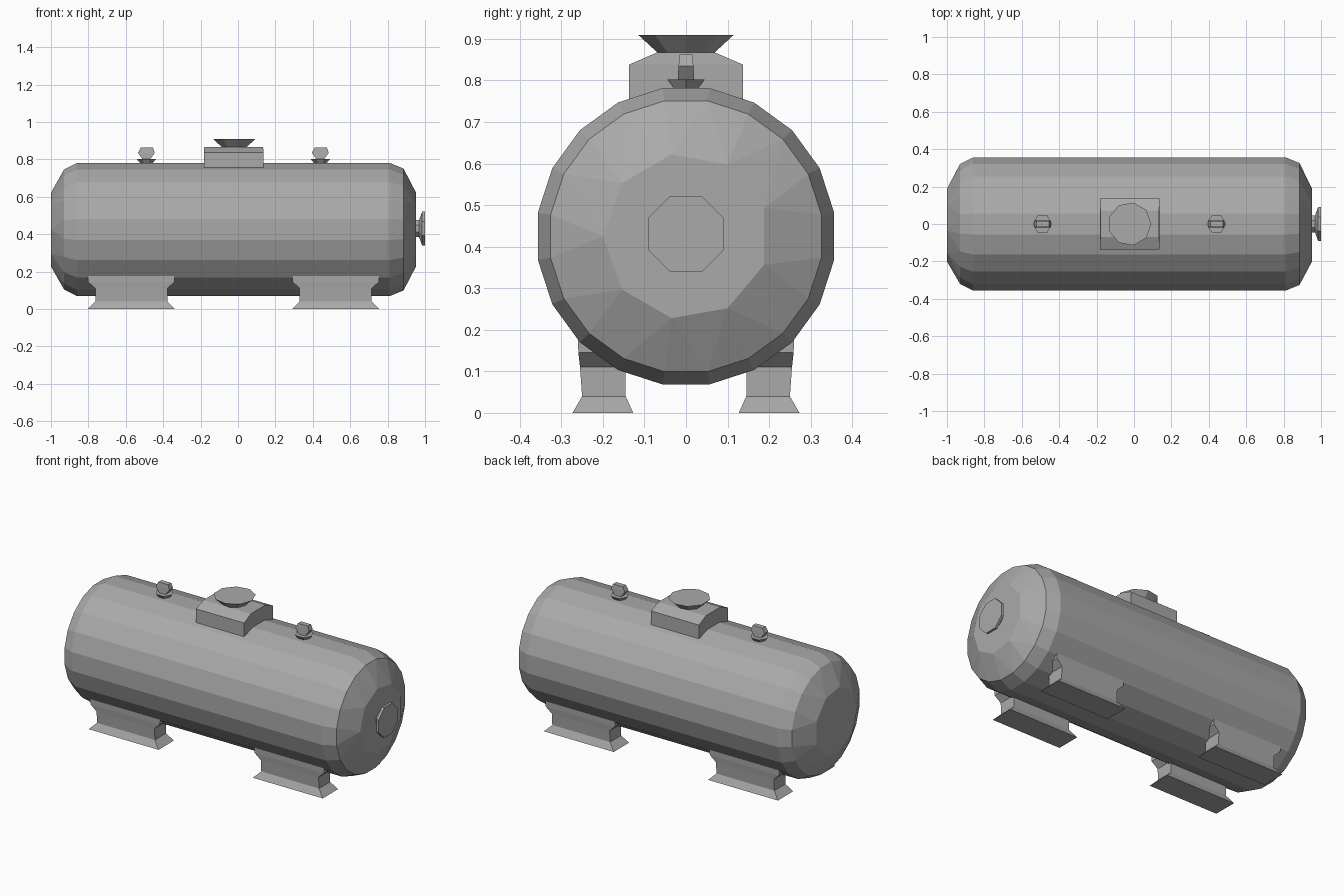
import bpy, bmesh
from math import sin, cos, tau
from mathutils import Vector

cube = bpy.data.objects.get("Cube")
if cube:
    bpy.data.objects.remove(cube, do_unlink=True)

steel = bpy.data.materials.new("grey_steel")
steel.use_nodes = True
grey = (0.4, 0.4, 0.4, 1)
steel.diffuse_color = grey
steel.node_tree.nodes["Principled BSDF"].inputs["Base Color"].default_value = grey


def finish(name, bm):
    bmesh.ops.recalc_face_normals(bm, faces=bm.faces)
    mesh = bpy.data.meshes.new(name)
    bm.to_mesh(mesh)
    bm.free()
    mesh.materials.append(steel)
    obj = bpy.data.objects.new(name, mesh)
    bpy.context.collection.objects.link(obj)
    return obj


def loft(name, rings):
    """Skin equal-length rings of points and close both ends."""
    bm = bmesh.new()
    rows = [[bm.verts.new(p) for p in ring] for ring in rings]
    n = len(rows[0])
    for a, b in zip(rows, rows[1:]):
        for i in range(n):
            j = (i + 1) % n
            bm.faces.new((a[i], a[j], b[j], b[i]))
    bm.faces.new(rows[0])
    bm.faces.new(rows[-1])
    return finish(name, bm)


def rect(x0, x1, y0, y1, z):
    return [(x0, y0, z), (x1, y0, z), (x1, y1, z), (x0, y1, z)]


def ring_x(x, r, n, zc=0.425):
    return [(x, r * cos(tau * (i + .5) / n), zc + r * sin(tau * (i + .5) / n)) for i in range(n)]


def ring_z(x, z, r, n):
    return [(x + r * cos(tau * i / n), r * sin(tau * i / n), z) for i in range(n)]


# Tank: convex shell with faceted, chamfered ends
bm = bmesh.new()
profile = [(-1, .2, 9), (-.93, .325, 20), (-.86, .361, 20),
           (.81, .361, 20), (.885, .33, 20), (.952, .2, 9)]
for x, r, n in profile:
    for p in ring_x(x, r, n):
        bm.verts.new(p)
bmesh.ops.convex_hull(bm, input=bm.verts)
finish("tank", bm)

# Flared end port
loft("end_port", [ring_x(.945, .05, 8, .43), ring_x(.968, .05, 8, .43),
                  ring_x(.985, .099, 8, .43), ring_x(1, .099, 8, .43)])

# Hatch box with sloped roof, and its flared lid
loft("hatch_box", [rect(-.183, .137, -.137, .137, .74),
                   rect(-.183, .137, -.137, .137, .838),
                   rect(-.18, .134, -.07, .07, .867)])
loft("hatch_lid", [ring_z(-.023, .86, .062, 9), ring_z(-.023, .909, .116, 9)])

# Two small valves on the top line
for side, x in (("right", -.49), ("left", .44)):
    loft(side + "_valve_base", [ring_z(x, .77, .025, 6), ring_z(x, .802, .052, 6)])
    loft(side + "_valve_stem", [rect(x - .02, x + .02, -.02, .02, .80),
                                rect(x - .045, x + .045, -.018, .018, .835),
                                rect(x - .03, x + .035, -.015, .015, .863)])

# Four saddle legs: flared foot, narrow waist, wide head against the tank
waist = [(0, 0, .127, .273), (.04, .04, .145, .25), (.11, .04, .145, .255),
         (.145, .002, .142, .259), (.178, 0, .142, .26)]
for side, x0, x1 in (("right", -.803, -.338), ("left", .29, .755)):
    for end, s in (("front", -1), ("back", 1)):
        loft(f"{end}_{side}_leg",
             [rect(x0 + d, x1 - d, s * ya, s * yb, z) for z, d, ya, yb in waist])
